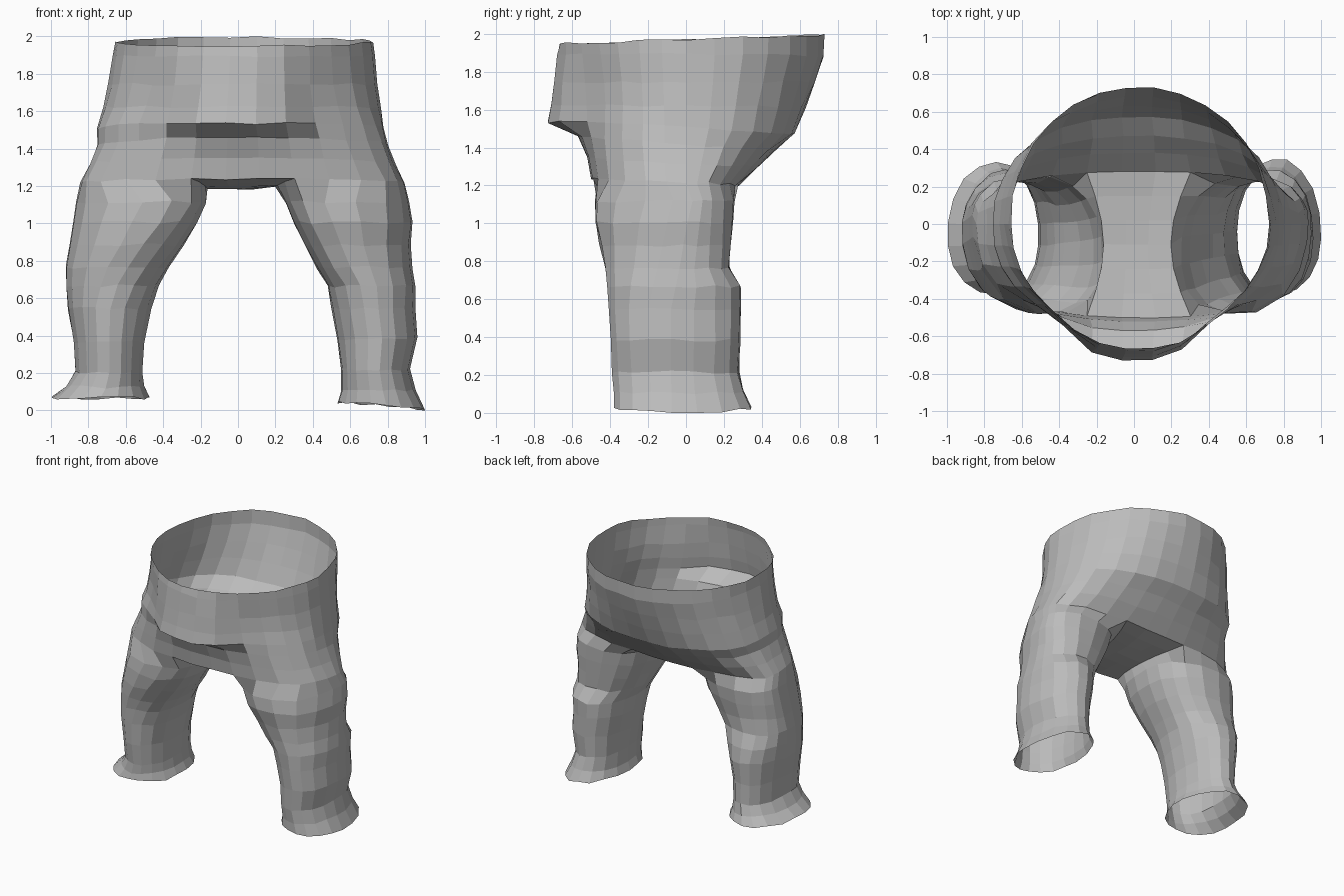
import bpy, bmesh, math, random
from mathutils import Vector

random.seed(4)
cube = bpy.data.objects.get("Cube")
if cube:
    bpy.data.objects.remove(cube)

mat = bpy.data.materials.new("grey cloth")
mat.use_nodes = True
GREY = (0.5, 0.5, 0.5, 1)
mat.diffuse_color = GREY
mat.node_tree.nodes["Principled BSDF"].inputs["Base Color"].default_value = GREY

bm = bmesh.new()


def jitter(amount):
    return random.uniform(-amount, amount)


def section(angles, x0, x1, front, back, cy, power, z_at, rough, lean=0):
    """Ring of vertices on a rounded-square outline, one per angle."""
    ring = []
    cx, half = (x0 + x1) / 2, (x1 - x0) / 2
    for a in angles:
        c, s = math.cos(a), math.sin(a)
        r = (abs(c) ** power + abs(s) ** power) ** (-1 / power) + jitter(rough)
        y = cy + r * s * ((back - cy) if s > 0 else (cy - front))
        x = cx + half * r * c + lean * (y - cy)
        ring.append(bm.verts.new((x, y, z_at(x, y) + jitter(rough))))
    return ring


def skin(upper, lower):
    n = len(upper)
    for i in range(n):
        j = (i + 1) % n
        bm.faces.new((lower[i], lower[j], upper[j], upper[i]))


# Hips: front z, back z, right x, left x, front y, back y, squareness, belly
SIDES = 30
HIPS = [
    (1.945, 1.99, -0.66, 0.72, -0.61, 0.73, 2.05, 0.06),
    (1.89, 1.88, -0.67, 0.73, -0.60, 0.73, 2.05, 0.08),
    (1.74, 1.74, -0.69, 0.74, -0.57, 0.68, 2.1, 0.13),
    (1.62, 1.61, -0.72, 0.76, -0.55, 0.63, 2.2, 0.16),
    (1.53, 1.47, -0.75, 0.78, -0.54, 0.57, 2.4, 0.19),
    (1.45, 1.38, -0.75, 0.80, -0.54, 0.47, 2.5, 0.03),
    (1.34, 1.29, -0.79, 0.84, -0.52, 0.38, 2.6, 0),
    (1.23, 1.20, -0.84, 0.89, -0.50, 0.28, 2.7, 0),
]
hip_angles = [math.radians(-108 + 12 * i) for i in range(SIDES)]
previous = None
for zf, zb, x0, x1, front, back, power, belly in HIPS:
    def slope(x, y):
        return zf + (zb - zf) * (y - front) / (back - front)
    ring = section(hip_angles, x0, x1, front, back, 0, power, slope, 0.007)
    # Belly fold hangs forward in the middle only
    for v in ring:
        if v.co.y < 0:
            v.co.y -= belly * math.exp(-(v.co.x / 0.36) ** 4)
    if previous:
        skin(previous, ring)
    previous = ring
hem = previous

# Crotch: a strip of cloth from the front of the hem to the back
ROWS = 6
strip = [[hem[i] for i in range(4)]]
for k in range(1, ROWS):
    t = k / ROWS
    row = []
    for j in range(4):
        p = hem[j].co.lerp(hem[18 - j].co, t)
        bow = math.sin(math.pi * t)
        row.append(bm.verts.new((p.x * (1 - 0.35 * bow), p.y, p.z - 0.03 * bow + jitter(0.006))))
    strip.append(row)
strip.append([hem[18 - j] for j in range(4)])
for a, b in zip(strip, strip[1:]):
    for j in range(3):
        bm.faces.new((a[j], b[j], b[j + 1], a[j + 1]))

# Legs: z, inner x, outer x, front y, back y
LEFT = [
    (1.11, 0.26, 0.91, -0.48, 0.26), (1.00, 0.30, 0.93, -0.48, 0.25),
    (0.88, 0.36, 0.92, -0.45, 0.24), (0.76, 0.42, 0.93, -0.43, 0.23),
    (0.66, 0.48, 0.95, -0.42, 0.29), (0.54, 0.50, 0.95, -0.41, 0.29),
    (0.38, 0.53, 0.96, -0.40, 0.29), (0.21, 0.55, 0.92, -0.39, 0.28),
    (0.10, 0.55, 0.95, -0.38, 0.31), (0.04, 0.53, 1.00, -0.38, 0.35),
]
RIGHT = [
    (1.11, 0.18, 0.86, -0.48, 0.26), (1.00, 0.22, 0.88, -0.48, 0.25),
    (0.88, 0.29, 0.90, -0.46, 0.23), (0.76, 0.37, 0.92, -0.43, 0.23),
    (0.66, 0.42, 0.92, -0.41, 0.27), (0.54, 0.46, 0.91, -0.40, 0.29),
    (0.36, 0.50, 0.88, -0.39, 0.28), (0.20, 0.51, 0.87, -0.37, 0.28),
    (0.12, 0.50, 0.92, -0.37, 0.30), (0.06, 0.47, 1.00, -0.38, 0.33),
]
left_top = hem[3:16] + [strip[k][3] for k in range(ROWS - 1, 0, -1)]
right_top = hem[18:] + [hem[0]] + [strip[k][0] for k in range(1, ROWS)]
for side, top, rows in ((1, left_top, LEFT), (-1, right_top, RIGHT)):
    middle = Vector((0.56 * side, -0.1, 0))
    angles = [math.atan2(v.co.y - middle.y, v.co.x - middle.x) for v in top]
    even = [angles[0] + math.tau * i / len(top) for i in range(len(top))]
    upper = top
    for step, (z, inner, outer, front, back) in enumerate(rows):
        # Ease the spacing from the hip seam to an even one
        ease = min(1, step / 5)
        mixed = []
        for a, e in zip(angles, even):
            gap = (e - a + math.pi) % math.tau - math.pi
            mixed.append(a + gap * ease)
        x0, x1 = sorted((inner * side, outer * side))
        # The left cuff dips towards its outer side
        tilt = 0.04 if side > 0 and step == len(rows) - 1 else 0

        def level(x, y):
            return z - tilt * (x - 0.53) / 0.47
        power = 2.4 - 0.3 * ease
        lean = 0.14 * side * (1 - ease)
        lower = section(mixed, x0, x1, front, back, -0.06, power, level, 0.009, lean)
        skin(upper, lower)
        upper = lower

# Stand the lowest point of the cuffs on the floor
lowest = min(v.co.z for v in bm.verts)
for v in bm.verts:
    v.co.z -= lowest

mesh = bpy.data.meshes.new("trousers")
bm.to_mesh(mesh)
bm.free()
mesh.materials.append(mat)
trousers = bpy.data.objects.new("trousers", mesh)
bpy.context.collection.objects.link(trousers)
